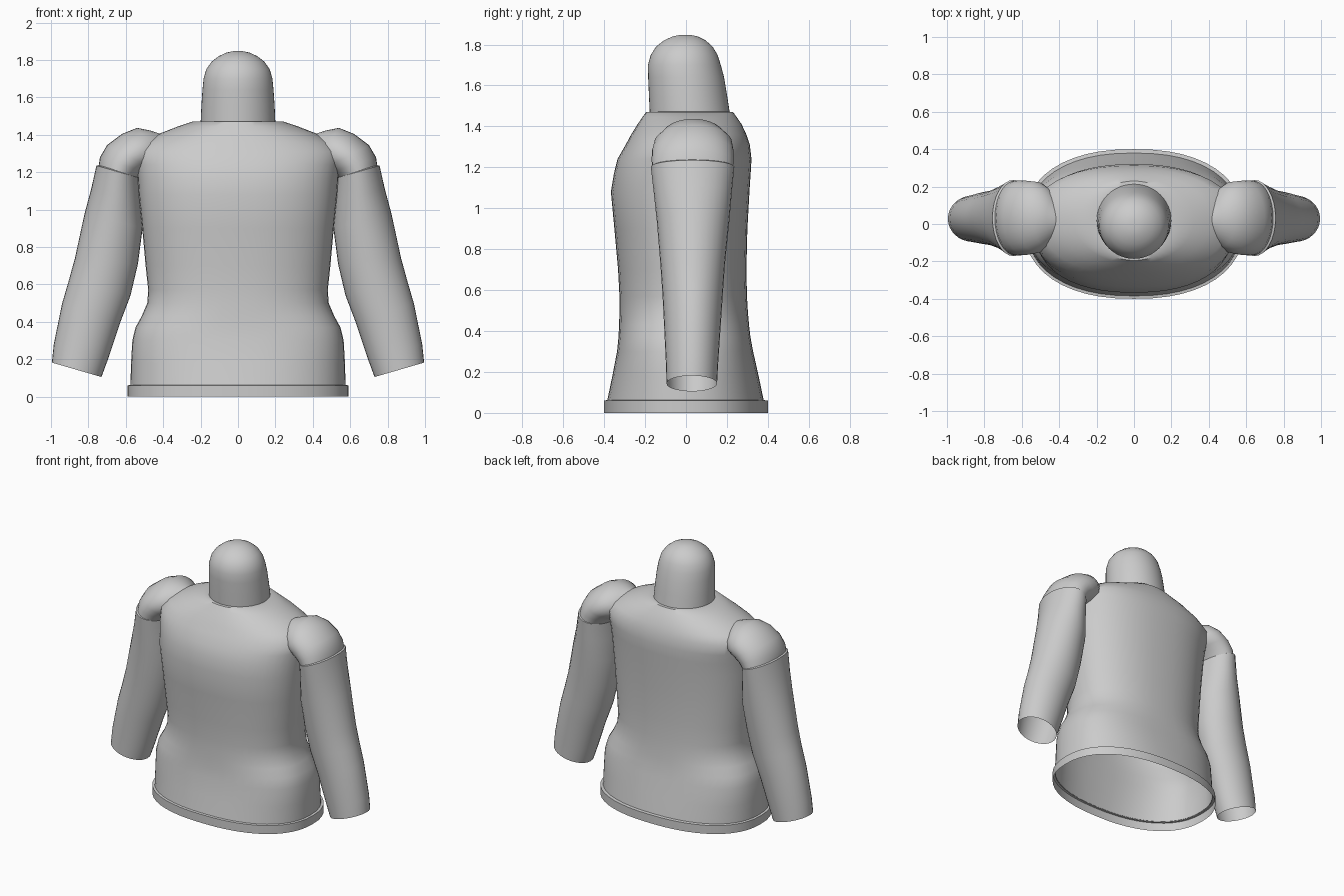
import bpy, bmesh, math
from mathutils import Vector

grey = bpy.data.materials.new("plain_grey")
grey.diffuse_color = (0.6, 0.6, 0.6, 1)


def loft(name, rings, segments=48, cap_end=False, angle=40):
    """Skin rings given as (end point a, end point b, y min, y max, squareness)."""
    bm = bmesh.new()
    loops = []
    for (ax, az), (bx, bz), y0, y1, n in rings:
        mid, half = Vector(((ax + bx) / 2, 0, (az + bz) / 2)), Vector(((bx - ax) / 2, 0, (bz - az) / 2))
        loop = []
        for i in range(segments):
            t = 2 * math.pi * i / segments
            c, s = math.cos(t), math.sin(t)
            u = math.copysign(abs(c) ** (2 / n), c)
            v = math.copysign(abs(s) ** (2 / n), s)
            p = mid + half * u
            p.y = (y0 + y1) / 2 + (y1 - y0) / 2 * v
            loop.append(bm.verts.new(p))
        loops.append(loop)
    for lo, hi in zip(loops, loops[1:]):
        for i in range(segments):
            j = (i + 1) % segments
            bm.faces.new((lo[i], lo[j], hi[j], hi[i]))
    if cap_end:
        bm.faces.new(loops[-1])
    bmesh.ops.recalc_face_normals(bm, faces=bm.faces)
    mesh = bpy.data.meshes.new(name)
    bm.to_mesh(mesh)
    bm.free()
    obj = bpy.data.objects.new(name, mesh)
    bpy.context.collection.objects.link(obj)
    mesh.materials.append(grey)
    bpy.ops.object.select_all(action='DESELECT')
    obj.select_set(True)
    bpy.context.view_layer.objects.active = obj
    bpy.ops.object.shade_smooth_by_angle(angle=math.radians(angle))
    return obj


def level(z, half_width, y0, y1, n=2.0):
    return ((-half_width, z), (half_width, z), y0, y1, n)


# Body, open at the bottom, closing in to the collar
loft("torso", [level(*r) for r in (
    (0.06, 0.575, -0.385, 0.38, 2.3),
    (0.18, 0.572, -0.36, 0.355, 2.4),
    (0.30, 0.565, -0.337, 0.328, 2.55),
    (0.37, 0.548, -0.33, 0.315, 2.5),
    (0.43, 0.515, -0.327, 0.308, 2.35),
    (0.50, 0.485, -0.325, 0.302, 2.3),
    (0.57, 0.48, -0.325, 0.298, 2.3),
    (0.70, 0.494, -0.332, 0.295, 2.3),
    (0.90, 0.512, -0.35, 0.30, 2.3),
    (1.08, 0.53, -0.367, 0.31, 2.3),
    (1.17, 0.536, -0.352, 0.316, 2.3),
    (1.24, 0.545, -0.335, 0.32, 2.3),
    (1.31, 0.555, -0.295, 0.312, 2.3),
    (1.36, 0.50, -0.268, 0.295, 2.25),
    (1.41, 0.41, -0.237, 0.272, 2.1),
    (1.445, 0.32, -0.213, 0.248, 2.0),
    (1.47, 0.245, -0.195, 0.23, 2.0),
    (1.472, 0.19, -0.17, 0.21, 2.0))])

# Raised band around the bottom edge
loft("hem_band", [level(0, 0.59, -0.4, 0.4, 2.3), level(0.06, 0.59, -0.4, 0.4, 2.3),
                  level(0.063, 0.572, -0.383, 0.378, 2.3)])

# Domed neck
loft("neck", [level(*r) for r in (
    (1.46, 0.20, -0.177, 0.215),
    (1.55, 0.196, -0.181, 0.201),
    (1.64, 0.19, -0.185, 0.186),
    (1.70, 0.184, -0.186, 0.170),
    (1.75, 0.170, -0.172, 0.154),
    (1.79, 0.142, -0.146, 0.130),
    (1.82, 0.104, -0.108, 0.096),
    (1.84, 0.060, -0.064, 0.056),
    (1.847, 0.025, -0.028, 0.022))], cap_end=True)

# Arm sections: outer point, inner point, y range
SLEEVE = [
    ((0.995, 0.182), (0.73, 0.105), -0.095, 0.152, 2),
    ((0.985, 0.28), (0.695, 0.20), -0.098, 0.157, 2),
    ((0.94, 0.50), (0.632, 0.39), -0.108, 0.171, 2),
    ((0.905, 0.62), (0.575, 0.54), -0.115, 0.18, 2),
    ((0.872, 0.74), (0.535, 0.71), -0.125, 0.19, 2),
    ((0.82, 0.98), (0.51, 0.90), -0.143, 0.212, 2),
    ((0.785, 1.11), (0.52, 1.05), -0.158, 0.224, 2),
    ((0.757, 1.235), (0.53, 1.17), -0.172, 0.236, 2),
    ((0.74, 1.238), (0.545, 1.18), -0.16, 0.224, 2)]
SHOULDER = [
    ((0.746, 1.225), (0.535, 1.165), -0.166, 0.23, 2),
    ((0.738, 1.28), (0.50, 1.20), -0.168, 0.232, 2),
    ((0.70, 1.345), (0.46, 1.22), -0.166, 0.232, 2),
    ((0.62, 1.405), (0.42, 1.24), -0.155, 0.225, 2),
    ((0.54, 1.437), (0.40, 1.26), -0.12, 0.19, 2),
    ((0.47, 1.423), (0.38, 1.28), -0.08, 0.14, 2),
    ((0.40, 1.40), (0.36, 1.29), -0.04, 0.08, 2)]

for side, sx in (("left", -1), ("right", 1)):
    for part, rings in (("sleeve", SLEEVE), ("shoulder", SHOULDER)):
        loft(f"{side}_{part}", [((a[0] * sx, a[1]), (b[0] * sx, b[1]), y0, y1, n)
                                for a, b, y0, y1, n in rings], segments=32)
